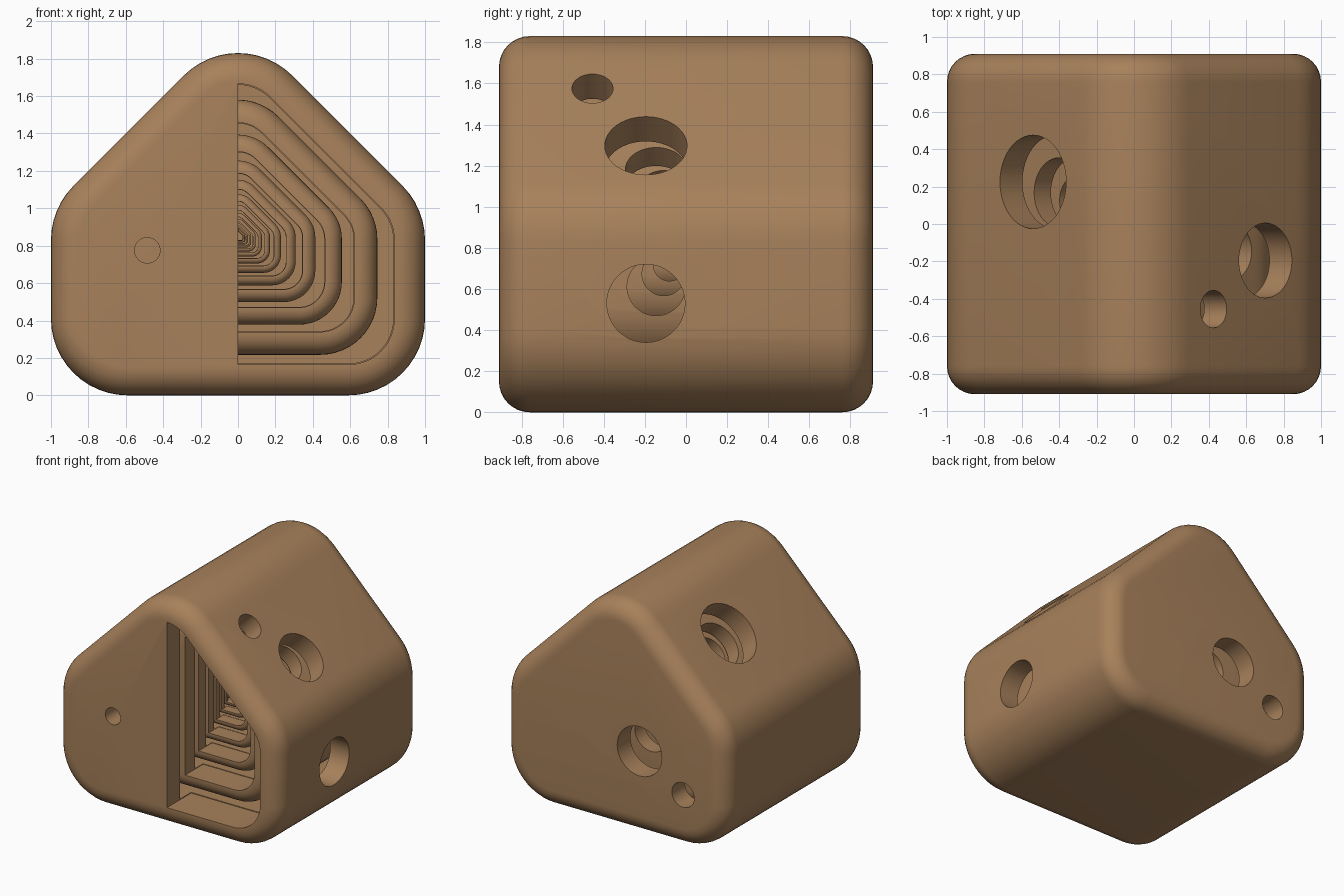
import bpy, bmesh
from math import sin, cos, pi, radians
from mathutils import Vector

if "Cube" in bpy.data.objects:
    bpy.data.objects.remove(bpy.data.objects["Cube"])

CZ = 0.85          # nesting centre height
RATIO = 0.745      # each shell relative to the one around it
R = 0.41           # profile corner radius
DEPTH = 0.91       # half depth
FILLET = 0.15
WALL = 0.17


def house_profile(inset, half=False):
    """Rounded house outline (x, z), or only its right half."""
    arcs = [(0.59, 0.41, -90, 0), (0.59, 0.83, 0, 45),
            (0, 1.42, 45, 90 if half else 135)]
    if not half:
        arcs += [(-0.59, 0.83, 135, 180), (-0.59, 0.41, 180, 270)]
    pts = [(0, inset)] if half else []
    r = R - inset
    for cx, cz, a0, a1 in arcs:
        n = max(2, round((a1 - a0) / 7.5))
        for i in range(n + 1):
            a = radians(a0 + (a1 - a0) * i / n)
            pts.append((cx + r * cos(a), cz + r * sin(a)))
    return pts


def loft(name, sections, half=False):
    """Closed solid through outlines given as (inset, y)."""
    bm = bmesh.new()
    rings = [[bm.verts.new((x, y, z - CZ)) for x, z in house_profile(d, half)]
             for d, y in sections]
    for a, b in zip(rings, rings[1:]):
        for i in range(len(a)):
            j = (i + 1) % len(a)
            bm.faces.new((a[i], a[j], b[j], b[i]))
    bm.faces.new(rings[0])
    bm.faces.new(rings[-1])
    bmesh.ops.recalc_face_normals(bm, faces=bm.faces)
    me = bpy.data.meshes.new(name)
    bm.to_mesh(me)
    bm.free()
    ob = bpy.data.objects.new(name, me)
    bpy.context.collection.objects.link(ob)
    return ob


def hole(loc, normal, radius):
    """Round cutter through one wall."""
    bpy.ops.mesh.primitive_cylinder_add(
        vertices=48, radius=radius, depth=0.6,
        location=Vector(loc) - Vector((0, 0, CZ)),
        rotation=Vector(normal).to_track_quat('Z', 'Y').to_euler())
    ob = bpy.context.object
    ob.name = "hole_cutter"
    return ob


# Outer body with rounded front and back edges
steps = [(FILLET * (1 - sin(t * pi / 16)), FILLET * (1 - cos(t * pi / 16)))
         for t in range(9)]
front = [(d, -DEPTH + y) for d, y in
         [(FILLET * (1 - sin(a)), FILLET * (1 - cos(a)))
          for a in [t * pi / 16 for t in range(9)]]]
back = [(d, -y) for d, y in reversed(front)]
shell = loft("shell_1", front + back)

# Cavity, open right half of the front, and round holes
cutters = [
    loft("cavity_cutter", [(WALL, -DEPTH + WALL), (WALL, DEPTH - WALL)]),
    loft("opening_cutter", [(0.164, -1.2), (0.164, -0.6)], half=True),
    hole((1, -0.195, 0.53), (1, 0, 0), 0.19),          # right wall
    hole((0.703, -0.195, 1.297), (1, 0, 1), 0.20),     # right roof
    hole((0.425, -0.455, 1.575), (1, 0, 1), 0.10),     # right roof, small
    hole((-0.54, 0.225, 1.46), (-1, 0, 1), 0.25),      # left roof
    hole((-0.22, DEPTH, 0.68), (0, 1, 0), 0.20),       # back
    hole((-0.61, DEPTH, 0.43), (0, 1, 0), 0.10),       # back, small
    hole((-0.485, -DEPTH, 0.775), (0, -1, 0), 0.068),  # front, small
]
for c in cutters:
    c.hide_render = True
    m = shell.modifiers.new("cut", 'BOOLEAN')
    m.object = c
    m.operation = 'DIFFERENCE'
    m.solver = 'EXACT'

# Bake the cuts and drop the cutters
dg = bpy.context.evaluated_depsgraph_get()
mesh = bpy.data.meshes.new_from_object(shell.evaluated_get(dg))
shell.modifiers.clear()
shell.data = mesh
for c in cutters:
    bpy.data.objects.remove(c)

mat = bpy.data.materials.new("brown")
mat.diffuse_color = (0.39, 0.22, 0.105, 1)
mat.use_nodes = True
mat.node_tree.nodes["Principled BSDF"].inputs["Base Color"].default_value = mat.diffuse_color
mesh.materials.clear()
mesh.materials.append(mat)
bpy.ops.object.select_all(action='DESELECT')
shell.select_set(True)
bpy.context.view_layer.objects.active = shell
bpy.ops.object.shade_smooth_by_angle(angle=radians(30))
shell.location.z = CZ

# Smaller copies nested inside one another
for i in range(1, 13):
    ob = bpy.data.objects.new(f"shell_{i + 1}", shell.data)
    ob.location = (0, 0, CZ)
    ob.scale = (RATIO ** i,) * 3
    bpy.context.collection.objects.link(ob)
